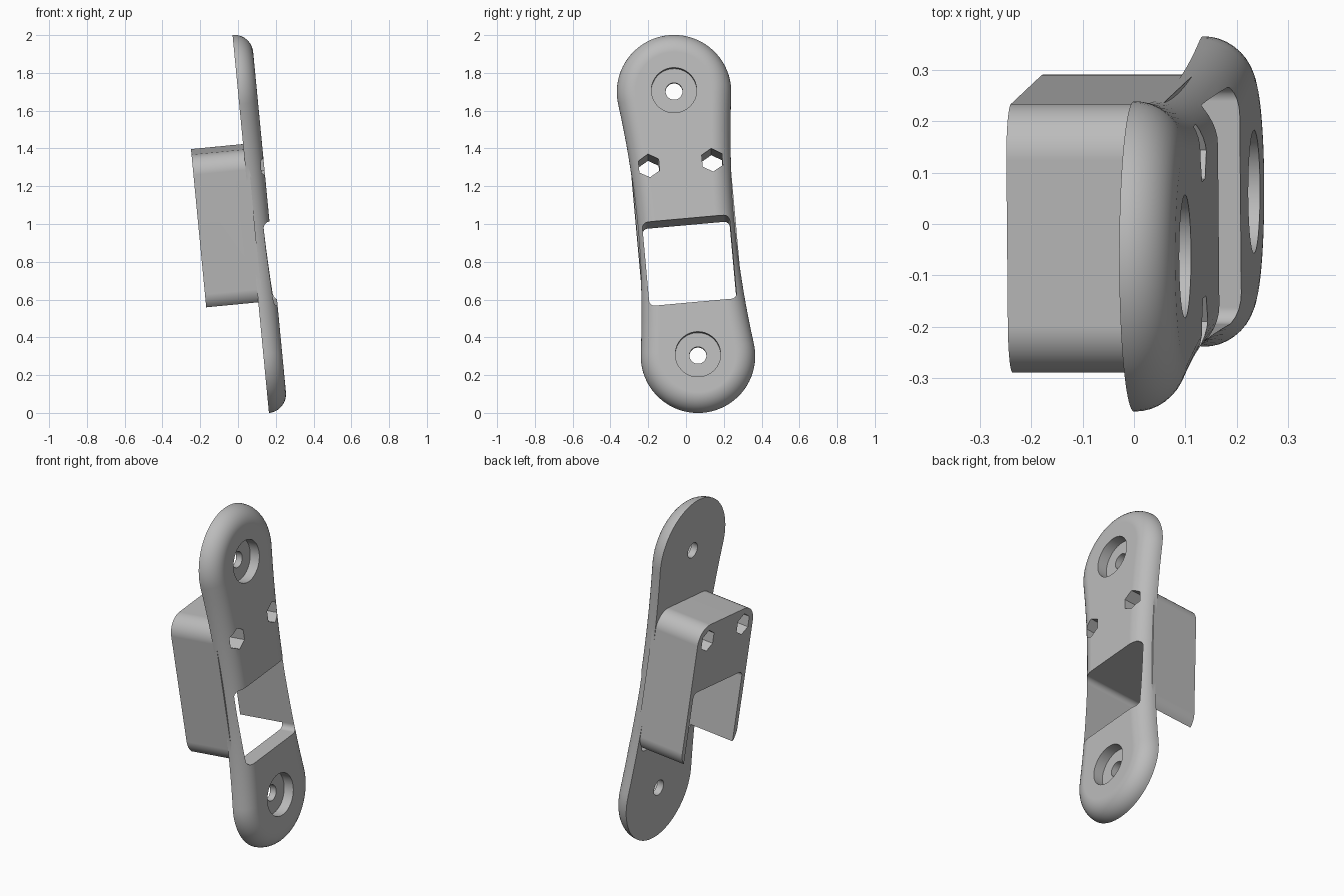
import bpy, bmesh
from math import sin, cos, pi, radians, atan2
from mathutils import Matrix

if "Cube" in bpy.data.objects:
    bpy.data.objects.remove(bpy.data.objects["Cube"])

# Local frame: x = plate normal, y = across, z = along the plate
HALF = 0.705        # middle to end-circle centre
END_R = 0.303       # end radius
WAIST = 0.257       # half width at the middle
THICK = 0.1         # plate thickness and front fillet radius
BOX_BACK = -0.277
BOX_BOTTOM, BOX_TOP = -0.425, 0.412

grey = bpy.data.materials.new("satin grey")
grey.use_nodes = True
grey.diffuse_color = (0.5, 0.5, 0.5, 1)
grey.node_tree.nodes["Principled BSDF"].inputs["Base Color"].default_value = (0.5, 0.5, 0.5, 1)


def loft(name, rings):
    """Skin a list of (x, outline) rings and cap both ends."""
    bm = bmesh.new()
    loops = [[bm.verts.new((x, y, z)) for y, z in pts] for x, pts in rings]
    for a, b in zip(loops, loops[1:]):
        for i in range(len(a)):
            j = (i + 1) % len(a)
            bm.faces.new((a[i], a[j], b[j], b[i]))
    bm.faces.new(loops[0])
    bm.faces.new(loops[-1])
    bmesh.ops.recalc_face_normals(bm, faces=bm.faces)
    me = bpy.data.meshes.new(name)
    bm.to_mesh(me)
    bm.free()
    me.materials.append(grey)
    ob = bpy.data.objects.new(name, me)
    bpy.context.collection.objects.link(ob)
    return ob


def prism(name, pts, x0, x1):
    return loft(name, [(x0, pts), (x1, pts)])


def polygon(cy, cz, r, n):
    return [(cy + r * sin(2 * pi * i / n), cz + r * cos(2 * pi * i / n)) for i in range(n)]


def rounded_rect(half, z0, z1, r, steps=10):
    pts = []
    corners = [(half - r, z1 - r), (-half + r, z1 - r), (-half + r, z0 + r), (half - r, z0 + r)]
    for k, (cy, cz) in enumerate(corners):
        for i in range(steps + 1):
            a = pi / 2 * (k + i / steps)
            pts.append((cy + r * cos(a), cz + r * sin(a)))
    return pts


def waisted_outline(inset):
    """Two round ends joined by tangent concave sides, offset inwards."""
    side_r = (WAIST**2 + HALF**2 - END_R**2) / (2 * (END_R - WAIST))
    cy = WAIST + side_r
    a = atan2(HALF, cy)
    r, R = END_R - inset, side_r + inset
    top = [(r * cos(t), HALF + r * sin(t))
           for t in (-a + (pi + 2 * a) * i / 40 for i in range(41))]
    left = [(-cy + R * cos(t), R * sin(t))
            for t in (a - 2 * a * i / 20 for i in range(1, 20))]
    half = top + left
    return half + [(-y, -z) for y, z in half]


def boolean(ob, tool, operation):
    mod = ob.modifiers.new("bool", "BOOLEAN")
    mod.operation, mod.solver, mod.object = operation, "EXACT", tool
    bpy.context.view_layer.objects.active = ob
    bpy.ops.object.modifier_apply(modifier=mod.name)
    bpy.data.objects.remove(tool)


# Plate with a full round on its front edge
steps = 10
rings = []
for i in range(steps + 1):
    t = pi / 2 * i / steps
    rings.append((THICK * sin(t), waisted_outline(THICK * (1 - cos(t)))))
bracket = loft("wall_bracket", rings)

# Box behind the plate
box = prism("rear_box", rounded_rect(0.263, BOX_BOTTOM, BOX_TOP, 0.1), BOX_BACK, 0.02)
boolean(bracket, box, "UNION")

# Window through plate and box, leaving the box open underneath
window = prism("window_cutter", rounded_rect(0.232, BOX_BOTTOM - 0.002, 0.02, 0.03), -0.5, 0.3)
boolean(bracket, window, "DIFFERENCE")

# Hexagonal through holes and counterbored screw holes
for s in (-1, 1):
    boolean(bracket, prism("hex_cutter", polygon(s * 0.168, 0.317, 0.062, 6), -0.5, 0.3), "DIFFERENCE")
    boolean(bracket, prism("bore_cutter", polygon(0, s * HALF, 0.12, 48), 0.04, 0.3), "DIFFERENCE")
    boolean(bracket, prism("screw_cutter", polygon(0, s * HALF, 0.045, 32), -0.1, 0.3), "DIFFERENCE")

# Lean the bracket into place
bracket.data.transform(Matrix.Translation((0.0675, 0, 1.0))
                       @ Matrix.Rotation(radians(-5.5), 4, "Y")
                       @ Matrix.Rotation(radians(5.15), 4, "X"))

# Smooth rounds, crisp edges
bpy.ops.object.select_all(action="DESELECT")
bracket.select_set(True)
bpy.context.view_layer.objects.active = bracket
bpy.ops.object.shade_smooth_by_angle(angle=radians(30))
weighted = bracket.modifiers.new("weighted_normals", "WEIGHTED_NORMAL")
weighted.keep_sharp = True
